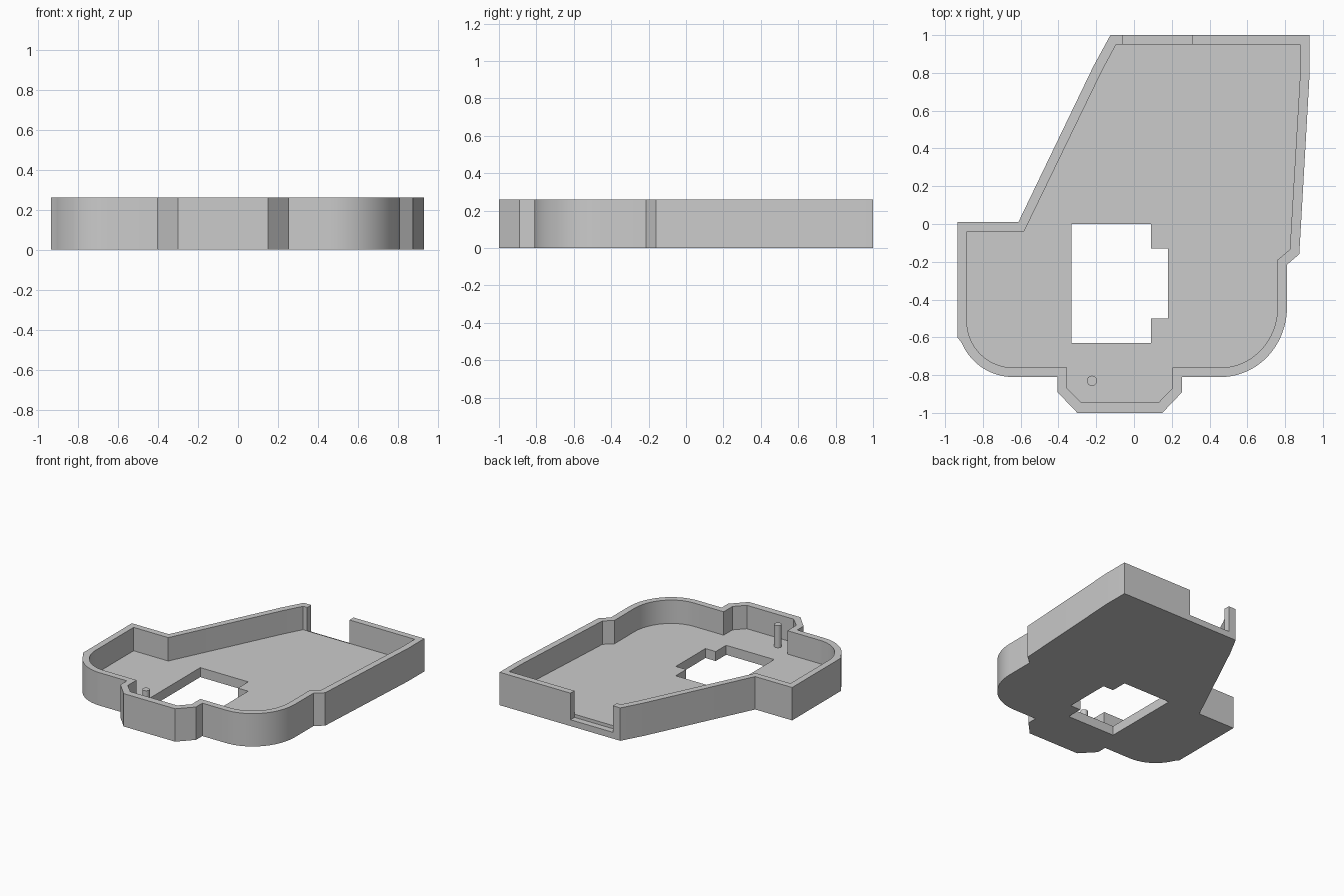
import bpy, bmesh, math

cube = bpy.data.objects.get("Cube")
if cube:
    bpy.data.objects.remove(cube, do_unlink=True)

HEIGHT, FLOOR, SILL = 0.26, 0.075, 0.05

grey = bpy.data.materials.new("light_grey_plastic")
grey.use_nodes = True
colour = (0.6, 0.6, 0.6, 1)
grey.diffuse_color = colour
grey.node_tree.nodes["Principled BSDF"].inputs["Base Color"].default_value = colour


def arc(cx, cy, rx, ry, start, end, steps=20):
    angles = [math.radians(start + (end - start) * i / steps) for i in range(steps + 1)]
    return [(cx + rx * math.cos(a), cy + ry * math.sin(a)) for a in angles]


def prism(name, points, z0, z1):
    """Extrude a flat outline between two heights."""
    bm = bmesh.new()
    face = bm.faces.new([bm.verts.new((x, y, z0)) for x, y in points])
    top = bmesh.ops.extrude_face_region(bm, geom=[face])["geom"]
    for v in top:
        if isinstance(v, bmesh.types.BMVert):
            v.co.z = z1
    bmesh.ops.recalc_face_normals(bm, faces=bm.faces)
    mesh = bpy.data.meshes.new(name)
    bm.to_mesh(mesh)
    bm.free()
    mesh.materials.append(grey)
    obj = bpy.data.objects.new(name, mesh)
    bpy.context.collection.objects.link(obj)
    return obj


def select(obj):
    bpy.ops.object.select_all(action="DESELECT")
    obj.select_set(True)
    bpy.context.view_layer.objects.active = obj


def cut(target, cutter):
    cutter.hide_render = True
    mod = target.modifiers.new("cut", "BOOLEAN")
    mod.operation, mod.solver, mod.object = "DIFFERENCE", "EXACT", cutter
    select(target)
    bpy.ops.object.modifier_apply(modifier=mod.name)
    bpy.data.objects.remove(cutter, do_unlink=True)


# Outer wall outline, clockwise from the back
outer = [(-0.125, 1), (0.93, 1), (0.93, 0.8), (0.875, -0.16), (0.81, -0.215)]
outer += arc(0.46, -0.44, 0.35, 0.37, 0, -90)
outer += [(0.255, -0.81), (0.255, -0.89), (0.15, -1),
          (-0.3, -1), (-0.405, -0.89), (-0.405, -0.81)]
outer += arc(-0.64, -0.515, 0.295, 0.295, -90, -157)
outer += [(-0.935, -0.6), (-0.935, 0.01), (-0.612, 0.01), (-0.215, 0.835)]

# Inner wall outline
inner = [(-0.095, 0.95), (0.88, 0.95), (0.88, 0.8), (0.825, -0.135), (0.76, -0.19)]
inner += arc(0.46, -0.44, 0.3, 0.32, 0, -90)
inner += [(0.203, -0.76), (0.203, -0.87), (0.13, -0.945),
          (-0.28, -0.945), (-0.355, -0.87), (-0.355, -0.76)]
inner += arc(-0.64, -0.515, 0.245, 0.245, -90, -180)
inner += [(-0.885, -0.04), (-0.582, -0.04), (-0.17, 0.81)]

# Tray with its recess
tray = prism("tray", outer, 0, HEIGHT)
cut(tray, prism("recess_cutter", inner, FLOOR, 1))

# Stepped window through the floor
window = [(-0.33, 0), (0.09, 0), (0.09, -0.13), (0.18, -0.13),
          (0.18, -0.5), (0.09, -0.5), (0.09, -0.63), (-0.33, -0.63)]
cut(tray, prism("window_cutter", window, -1, 1))

# Cable gap in the back wall, with a low sill
gap = [(-0.06, 0.95), (0.31, 0.95), (0.31, 1.1), (-0.06, 1.1)]
cut(tray, prism("gap_cutter", gap, SILL, 1))

# Locating pin on the front tab
pin = prism("locating_pin", arc(-0.223, -0.83, 0.027, 0.027, 0, 345, 23), FLOOR - 0.01, 0.25)

for part in (tray, pin):
    select(part)
    bpy.ops.object.shade_smooth_by_angle(angle=math.radians(25))
